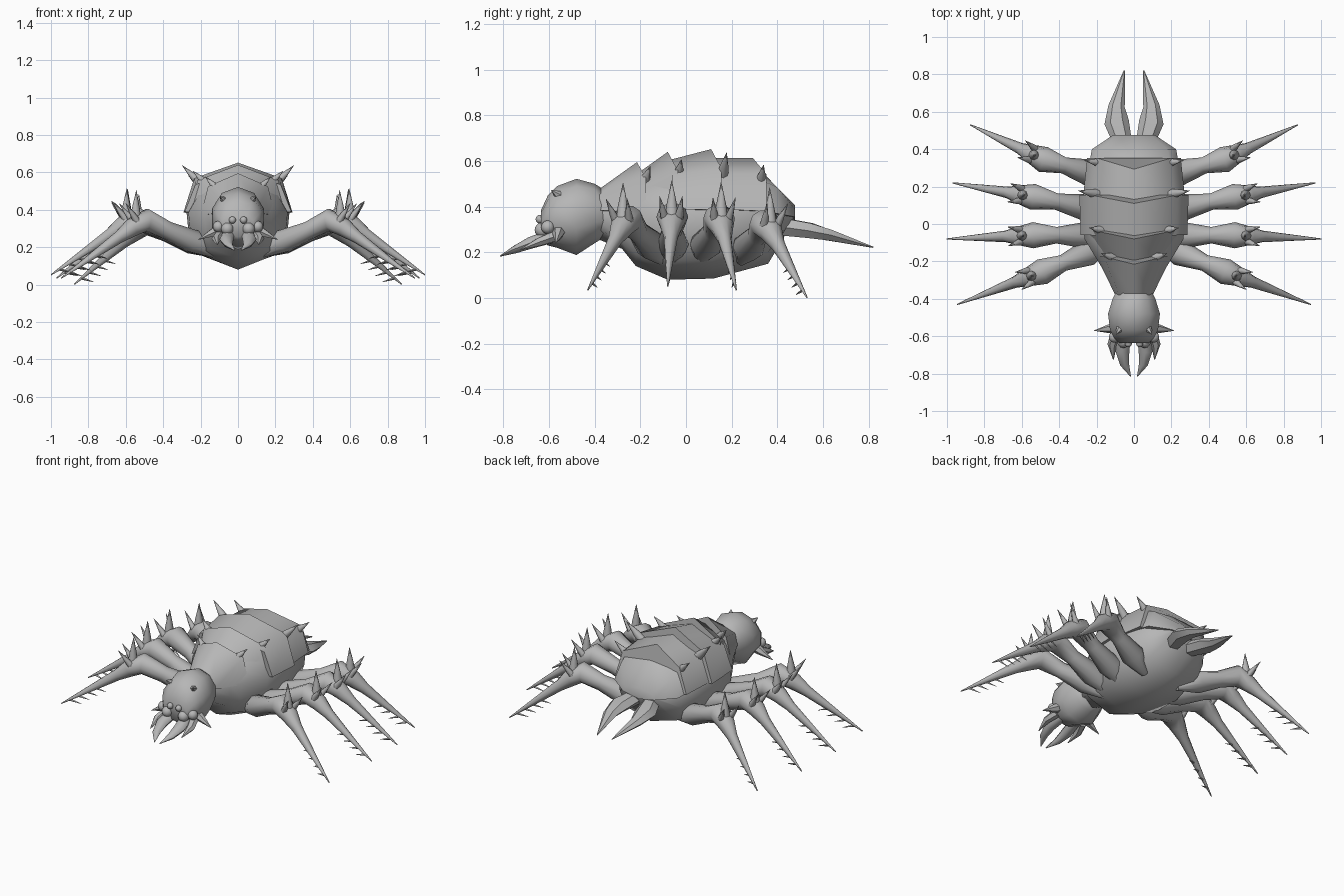
import bpy, bmesh, math
from mathutils import Vector as V

if "Cube" in bpy.data.objects:
    bpy.data.objects.remove(bpy.data.objects["Cube"])

mat = bpy.data.materials.new("plain grey")
mat.diffuse_color = (0.47, 0.47, 0.47, 1)
mat.use_nodes = True
mat.node_tree.nodes["Principled BSDF"].inputs["Base Color"].default_value = mat.diffuse_color


def finish(name, bm, mirror=False, angle=35):
    bmesh.ops.recalc_face_normals(bm, faces=bm.faces)
    me = bpy.data.meshes.new(name)
    bm.to_mesh(me)
    bm.free()
    me.materials.append(mat)
    ob = bpy.data.objects.new(name, me)
    bpy.context.collection.objects.link(ob)
    bpy.ops.object.select_all(action='DESELECT')
    ob.select_set(True)
    bpy.context.view_layer.objects.active = ob
    bpy.ops.object.shade_smooth_by_angle(angle=math.radians(angle))
    if mirror:
        m = ob.modifiers.new("mirror", 'MIRROR')
        m.use_mirror_merge = False
    return ob


def loft(bm, rings):
    """Skin closed rings of equal length and cap both ends."""
    vs = [[bm.verts.new(p) for p in r] for r in rings]
    n = len(vs[0])
    for a, b in zip(vs, vs[1:]):
        for i in range(n):
            j = (i + 1) % n
            bm.faces.new((a[i], a[j], b[j], b[i]))
    bm.faces.new(vs[0])
    bm.faces.new(vs[-1])


def tube(bm, pts, n=8):
    """Tapered tube through (point, side radius, up radius)."""
    ps = [V(p[0]) for p in pts]
    rings = []
    for i, (p, rx, rz) in enumerate(pts):
        t = (ps[min(i + 1, len(ps) - 1)] - ps[max(i - 1, 0)]).normalized()
        ref = V((0, 0, 1)) if abs(t.z) < 0.95 else V((0, 1, 0))
        s = t.cross(ref).normalized()
        u = s.cross(t)
        rings.append([ps[i] + s * rx * math.cos(a) + u * rz * math.sin(a)
                      for a in (math.tau * k / n for k in range(n))])
    loft(bm, rings)


def spike(bm, base, tip, r, n=6):
    b, t = V(base), V(tip)
    tube(bm, [(b, r, r), (b.lerp(t, 0.35), r * 0.75, r * 0.75), (t, 0.001, 0.001)], n)


# Belly hull: y, half width, top, side, lower ridge, keel
bm = bmesh.new()
rings = []
for y, w, zt, zs, zl, zb in [(-.38, .09, .45, .38, .30, .255), (-.28, .145, .51, .38, .245, .215),
                             (-.22, .18, .54, .38, .19, .14),
                             (-.08, .265, .58, .385, .165, .08), (.12, .275, .59, .385, .165, .085),
                             (.36, .225, .51, .38, .20, .15), (.47, .11, .40, .37, .35, .335)]:
    half = [(w, zs), (w * .96, (zs + zl) / 2), (w * .8, zl)]
    zc = zs + .6 * (zt - zs)
    rings.append([V((0, y, zt)), V((w * .75, y, zc))] + [V((x, y, z)) for x, z in half]
                 + [V((0, y, zb))] + [V((-x, y, z)) for x, z in reversed(half)]
                 + [V((-w * .75, y, zc))])
loft(bm, rings)
finish("belly", bm, angle=50)

# Overlapping back plates: (y, half width, top z, side z, sweep) front and rear
plates = [((-.38, .10, .477, .385, 0), (-.215, .20, .595, .37, .04)),
          ((-.22, .175, .54, .38, .03), (-.08, .27, .64, .375, .045)),
          ((-.09, .285, .60, .39, .03), (.11, .292, .652, .385, .045)),
          ((.09, .275, .613, .39, .03), (.293, .25, .613, .38, .06)),
          ((.27, .24, .585, .38, .05), (.35, .225, .535, .37, .05), (.477, .11, .407, .355, 0))]
for k, plate in enumerate(plates):
    bm = bmesh.new()
    rings = []
    for y, w, zt, zs, sw in plate:
        zc = zs + .69 * (zt - zs)
        rings.append([V((w, y + sw, zs)), V((w * .8, y + sw, zc)), V((0, y, zt)),
                      V((-w * .8, y + sw, zc)), V((-w, y + sw, zs)), V((0, y + sw, zs - .02))])
    loft(bm, rings)
    finish("back_plate_%d" % (k + 1), bm, angle=58)

# Spikes on the back plates
bm = bmesh.new()
for b, t in [((.10, -.185, .50), (.175, -.157, .577)), ((.16, -.035, .53), (.24, -.02, .607)),
             ((.20, .16, .54), (.298, .178, .637)), ((.17, .325, .50), (.265, .34, .583))]:
    spike(bm, b, t, .027, 8)
finish("back_spikes", bm, True, 60)

# Head
bm = bmesh.new()
rings = []
for y, cz, rx, rz in [(-.36, .37, .10, .105), (-.40, .37, .12, .13), (-.48, .355, .146, .167),
                      (-.565, .355, .135, .135), (-.605, .34, .115, .11), (-.635, .32, .085, .065)]:
    rings.append([V((rx * math.cos(a), y, cz + rz * math.sin(a)))
                  for a in (math.tau * i / 10 + math.pi / 2 for i in range(10))])
loft(bm, rings)
finish("head", bm, angle=60)

# Eyes
bm = bmesh.new()
for p, r in [((.03, -.64, .345), .019), ((.057, -.63, .298), .033), ((.105, -.605, .31), .03)]:
    g = bmesh.ops.create_uvsphere(bm, u_segments=12, v_segments=8, radius=r)
    bmesh.ops.translate(bm, verts=g["verts"], vec=p)
finish("eyes", bm, True)

# Brow horns and cheek spikes
bm = bmesh.new()
spike(bm, (.07, -.55, .445), (.095, -.59, .472), .025)
spike(bm, (.09, -.555, .30), (.213, -.57, .24), .032)
finish("head_spikes", bm, True)

# Fangs
bm = bmesh.new()
tube(bm, [((.05, -.59, .27), .035, .03), ((.062, -.68, .242), .037, .026),
          ((.05, -.75, .212), .024, .017), ((.018, -.815, .183), .002, .002)])
tube(bm, [((.095, -.58, .27), .028, .025), ((.117, -.645, .245), .025, .02),
          ((.110, -.725, .212), .002, .002)], 6)
finish("fangs", bm, True, 50)

# Tail pincers
bm = bmesh.new()
tube(bm, [((.05, .40, .315), .045, .045), ((.093, .545, .295), .066, .038),
          ((.093, .63, .275), .044, .028), ((.052, .82, .222), .003, .003)], 6)
finish("tail_pincers", bm, True, 30)

# Legs: hip, knee, foot tip
legs = [((.12, -.10, .16), (.49, -.255, .345), (.945, -.43, .035)),
        ((.12, -.06, .16), (.54, -.06, .355), (1.0, -.08, .052)),
        ((.12, .06, .16), (.54, .145, .35), (.97, .22, .035)),
        ((.12, .24, .16), (.485, .345, .325), (.875, .53, .002))]
for k, (h, kn, ti) in enumerate(legs):
    H, K, T = V(h), V(kn), V(ti)
    up = V((0, 0, 1))
    E = K.lerp(T, .17) + up * .012
    bm = bmesh.new()
    tube(bm, [(H, .02, .02), (H.lerp(K, .33) + up * .01, .072, .065), (H.lerp(K, .7), .044, .05),
              (K, .07, .062), (E, .05, .05), (K.lerp(T, .32) + up * .008, .031, .033),
              (T, .003, .003)], 10)
    finish("leg_%d" % (k + 1), bm, True, 60)

    # Knee spikes and small foot barbs
    out = V((T.x - K.x, T.y - K.y, 0)).normalized()
    side = V((-out.y, out.x, 0))
    bm = bmesh.new()
    B = K.lerp(E, .75)
    spike(bm, B + up * .03, B + up * .19 - out * .005, .03, 8)
    for s in (-1, 1):
        spike(bm, B + side * s * .03 + up * .02,
              B + side * s * .05 + up * .12 + out * .075, .021)
    for f in (.6, .7, .8, .9):
        p = K.lerp(T, f)
        spike(bm, p, p - up * .02 - out * .07, .008, 4)
    finish("leg_spikes_%d" % (k + 1), bm, True, 60)
